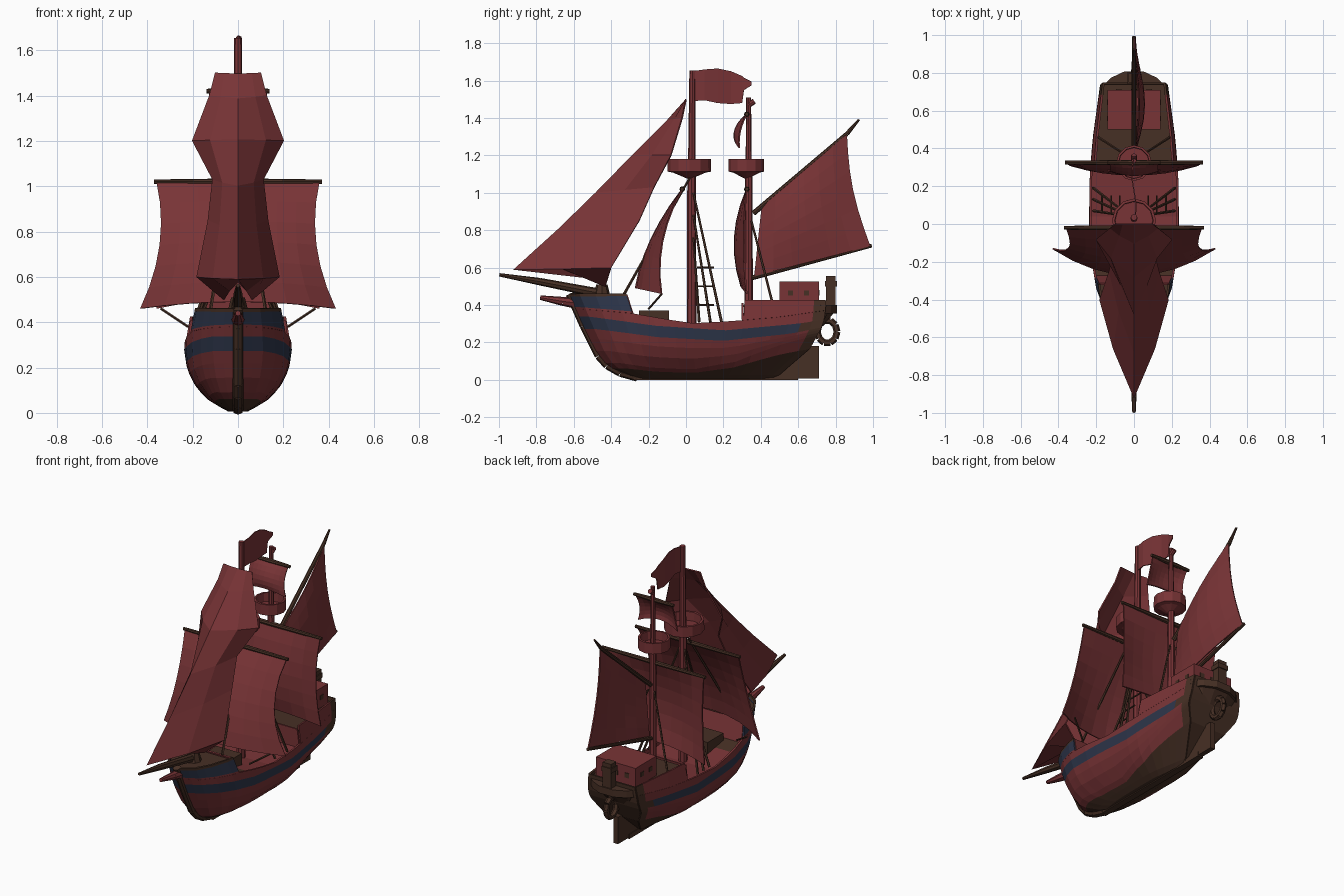
import bpy, bmesh, math
from mathutils import Vector

if "Cube" in bpy.data.objects:
    bpy.data.objects.remove(bpy.data.objects["Cube"])

def material(name, rgb):
    m = bpy.data.materials.new(name)
    m.diffuse_color = (*rgb, 1)
    m.use_nodes = True
    m.node_tree.nodes["Principled BSDF"].inputs["Base Color"].default_value = m.diffuse_color
    return m

RED, BROWN, BLUE = 0, 1, 2
MATS = [material("deep_red", (0.19, 0.034, 0.037)),
        material("dark_brown", (0.062, 0.029, 0.018)),
        material("navy_blue", (0.027, 0.037, 0.07))]

def finish(name, bm):
    bmesh.ops.recalc_face_normals(bm, faces=bm.faces)
    me = bpy.data.meshes.new(name)
    bm.to_mesh(me)
    bm.free()
    for m in MATS:
        me.materials.append(m)
    ob = bpy.data.objects.new(name, me)
    bpy.context.collection.objects.link(ob)
    return ob

def grid(name, rows, mat=RED, thick=0.01):
    """Sheet through rows of points; mat is an index or a rule (i, j, centre)."""
    bm = bmesh.new()
    vs = [[bm.verts.new(p) for p in r] for r in rows]
    for i in range(len(vs) - 1):
        for j in range(len(vs[0]) - 1):
            f = bm.faces.new((vs[i][j], vs[i][j+1], vs[i+1][j+1], vs[i+1][j]))
            f.material_index = mat(i, j, f.calc_center_median()) if callable(mat) else mat
    ob = finish(name, bm)
    mod = ob.modifiers.new("thickness", 'SOLIDIFY')
    mod.thickness, mod.offset = thick, 0
    return ob

def rods(name, segs, mat=BROWN, sides=8):
    """Tapered rods, each (start, end, radius, radius)."""
    bm = bmesh.new()
    for a, b, r1, r2 in segs:
        a, b = Vector(a), Vector(b)
        d = b - a
        M = d.to_track_quat('Z', 'Y').to_matrix().to_4x4()
        M.translation = (a + b) / 2
        bmesh.ops.create_cone(bm, cap_ends=True, segments=sides, radius1=r1, radius2=r2,
                              depth=d.length, matrix=M)
    for f in bm.faces:
        f.material_index = mat
    return finish(name, bm)

def boxes(name, items, mat=BROWN):
    """Boxes given as (x0, x1, y0, y1, z0, z1)."""
    bm = bmesh.new()
    for x0, x1, y0, y1, z0, z1 in items:
        vs = bmesh.ops.create_cube(bm, size=1)["verts"]
        for v in vs:
            v.co = ((x0+x1)/2 + v.co.x*(x1-x0), (y0+y1)/2 + v.co.y*(y1-y0), (z0+z1)/2 + v.co.z*(z1-z0))
    for f in bm.faces:
        f.material_index = mat
    return finish(name, bm)

def interp(t, x):
    if x <= t[0][0]:
        return t[0][1]
    for (a, p), (b, q) in zip(t, t[1:]):
        if x <= b:
            return p + (q - p) * (x - a) / (b - a)
    return t[-1][1]

# ---- hull surface: s runs bow to stern, z is height
STEM = [(0, -.2), (.015, -.26), (.04, -.35), (.08, -.42), (.13, -.465), (.29, -.545), (.38, -.585), (.46, -.62)]
STERN = [(0, .42), (.05, .55), (.1, .61), (.17, .66), (.3, .73), (.4, .745)]
SECT = [(0, .02), (.03, .075), (.06, .125), (.1, .168), (.15, .2), (.2, .22), (.28, .232), (.36, .226), (.46, .205)]
PLAN = [(0, .08), (.04, .46), (.1, .69), (.18, .86), (.3, .97), (.4, 1), (.62, 1), (.8, .91), (1, .76)]
LOW = [(-.5, .095), (-.3, .07), (0, .06), (.3, .1), (.58, .2), (.74, .24)]
BAND0 = [(-.55, .275), (-.2, .23), (.2, .21), (.6, .25), (.74, .28)]
BAND1 = [(-.55, .34), (-.2, .29), (.2, .265), (.6, .30), (.74, .32)]
SHEER = [(-.62, .385), (-.3, .355), (0, .302), (.25, .315), (.5, .335), (.74, .37)]
STATIONS = [0, .02, .04, .07, .1, .14, .18, .22, .3, .38, .46, .54, .6, .67, .74, .8, .86, .91, .955, 1]

def nominal(s):
    return -.6 + 1.345 * s

def skin(s, z, side=1):
    y0, y1 = interp(STEM, z), interp(STERN, z)
    w = interp(SECT, z) * interp(PLAN, s)
    if s > .7:                                  # pinch the run aft under the counter
        w *= 1 - (s - .7) / .3 * max(0, .25 - z) * 2.6
    return (side * w, y0 + (y1 - y0) * s, z)

def levels(s):
    y = nominal(s)
    lo, a, b, top = (interp(t, y) for t in (LOW, BAND0, BAND1, SHEER))
    return [.012, .03, lo * .7, lo, lo + (a - lo) * .35, lo + (a - lo) * .7, a, b, top]

def hull_color(i, j, c):
    k = j if j < 8 else 16 - j                  # 0 is the top strake, 8 the bottom
    if k >= 6 or (c.y > .63 and k >= 1) or (c.y > .7):
        return BROWN
    return BLUE if k == 1 else RED

grid("hull", [[skin(s, z, -1) for z in reversed(levels(s))] + [skin(s, z) for z in levels(s)]
              for s in STATIONS], hull_color, .012)
grid("transom", [[skin(1, z, -1), skin(1, z)] for z in levels(1) + [.425]], BROWN)

def across(ss, zf):
    return [[skin(s, zf(s), k) for k in (-1, 1)] for s in ss]

# decks and raised ends
fore = [s for s in STATIONS if s <= .22]
aft = [s for s in STATIONS if s >= .67]
sheer = lambda s: interp(SHEER, nominal(s))
grid("main_deck", across(STATIONS, lambda s: sheer(s) - .03), lambda i, j, c: RED if c.y > -.2 else BROWN)
grid("fore_deck", across(fore, lambda s: .437), BROWN)
grid("quarter_deck", across(aft, lambda s: .395), BROWN)
for k, side in ((-1, "left"), (1, "right")):
    grid("forecastle_" + side, [[skin(s, z, k) for z in (sheer(s), sheer(s) + .01, .447, .462)] for s in fore],
         lambda i, j, c: BLUE if j == 1 else (BROWN if j == 2 else RED), .012)
    grid("quarter_wall_" + side, [[skin(s, sheer(s), k), skin(s + (.01 if s == .67 else 0), .425, k)] for s in aft],
         lambda i, j, c: BROWN if c.y > .7 else RED, .012)
for name, s, z0, z1 in (("fore_bulkhead", .22, .31, .455), ("aft_bulkhead", .67, .28, .41)):
    grid(name, [[skin(s, z, -1), skin(s, z)] for z in (z0, z1)], RED)

# keel, stem, rudder
stem = [(0, y, z) for z, y in STEM[1:]]
rods("stem_post", [(a, b, .024, .024) for a, b in zip(stem, stem[1:])])
boxes("keel_and_rudder", [(-.02, .02, -.28, .6, 0, .03), (-.016, .016, .45, .71, .008, .18)])

# bow spars
rods("bowsprit", [((0, -.42, .455), (0, -.78, .525), .026, .02), ((0, -.78, .525), (0, -.998, .562), .02, .009)])
rods("beak", [((0, -.5, .40), (0, -.66, .42), .036, .024), ((0, -.66, .42), (0, -.78, .44), .024, .012)], RED)
rods("bow_bitt", [((0, -.45, .43), (0, -.45, .51), .05, .03)])
boxes("deck_hatch", [(-.09, .09, -.25, -.09, .29, .372)])

# stern cabin, gallery, lantern post, ring
boxes("cabin", [(-.14, .14, .5, .71, .39, .525)], RED)
boxes("cabin_windows", [(k * .14 - .003, k * .14 + .003, y, y + .028, .45, .478) for k in (-1, 1) for y in (.545, .63)]
      + [(x - .015, x + .015, .708, .714, .45, .48) for x in (-.08, 0, .08)])
arc = [(-.175, .72), (-.12, .775), (-.05, .808), (.05, .808), (.12, .775), (.175, .72)]
grid("stern_gallery", [[(x, .66, .378) for x, y in arc], [(x, y, .378) for x, y in arc]], BROWN, .045)
grid("stern_counter", [[(x * .6, .7, .27) for x, y in arc], [(x, y - .02, .37) for x, y in arc]], BROWN, .02)
boxes("lantern_post", [(-.03, .03, .748, .8, .36, .555), (-.035, .035, .742, .806, .5, .53)])
ring = [(0, .755 + .053 * math.cos(a), .258 + .062 * math.sin(a)) for a in [i * math.pi / 5 for i in range(11)]]
rods("stern_ring", [(a, b, .018, .018) for a, b in zip(ring, ring[1:])], sides=6)

# masts and lookout baskets
rods("main_mast", [((0, .03, .27), (0, .03, 1.1), .026, .023), ((0, .03, 1.1), (0, .035, 1.655), .02, .017)], RED)
rods("mizzen_mast", [((0, .335, .38), (0, .335, 1.1), .023, .02), ((0, .335, 1.1), (0, .335, 1.51), .017, .013),
                     ((0, .335, 1.47), (0, .365, 1.49), .015, .015)], RED)
for name, y, r in (("main_lookout", .018, .115), ("mizzen_lookout", .323, .093)):
    prof = [(.03, 1.075), (.75, 1.11), (1, 1.115), (1, 1.18), (.9, 1.18), (.88, 1.125), (.02, 1.125)]
    grid(name, [[(r*f*math.cos(a), y + r*f*math.sin(a), z) for f, z in prof]
                for a in [i * math.pi / 6 for i in range(13)]], RED, .004)

# square sails with yards
def square_sail(name, zt, zb, widths, ys, bulges, arch):
    def q(t, v):                                # quadratic through top, middle, bottom
        return t[0]*(1-v)*(1-2*v) + t[1]*4*v*(1-v) + t[2]*v*(2*v-1)
    us, vs = [i / 4 - 1 for i in range(9)], [i / 6 for i in range(7)]
    grid(name + "_sail", [[(u * q(widths, v), q(ys, v) - q(bulges, v) * (1 - u*u), zt + (zb - zt) * v + arch*v*(1 - u*u))
                           for u in us] for v in vs], RED, .008)
    w = widths[0] + .01
    rods(name + "_yard", [((0, ys[0], zt), (k * w, ys[0], zt), .015, .01) for k in (-1, 1)])

square_sail("main", 1.02, .46, (.36, .345, .43), (-.02, -.125, -.13), (.0, .06, .14), .03)
square_sail("mizzen", 1.02, .46, (.355, .335, .36), (.325, .31, .325), (0, .05, .03), .04)
square_sail("mizzen_top", 1.42, 1.24, (.13, .125, .14), (.325, .29, .285), (0, .025, .02), .03)

# tent-shaped head sail
ridge = [(0, 0, 1.495), (0, -.1, 1.385), (0, -.28, 1.205), (0, -.48, 1.0), (0, -.68, .805), (0, -.92, .59), (0, -.5, .58)]
leech = [(.1, .0, 1.5), (.125, -.02, 1.4), (.2, -.08, 1.2), (.11, -.17, 1.03), (.13, -.25, .85), (.18, -.4, .6), (.06, -.43, .5)]
def head_row(a, b):
    mid = [(p + q) / 2 for p, q in zip(a, b)]
    mid[0] *= 1.2
    flip = lambda p: (-p[0], p[1], p[2])
    return [flip(b), flip(mid), a, mid, b]
grid("head_sail", [head_row(a, b) for a, b in zip(ridge, leech)], RED, .008)

# fore-and-aft sail with gaff and boom
rows = []
for v in [i / 6 for i in range(7)]:
    ya, yb = .365 + .04*v, .985 - .125*v - .03*math.sin(math.pi*v)
    za, zb = .555 + .37*v, .715 + .6*v
    rows.append([(.05*math.sin(math.pi*u)*(.4 + .6*math.sin(math.pi*v)) + .005, ya + (yb-ya)*u, za + (zb-za)*u)
                 for u in [i / 6 for i in range(7)]])
grid("aft_sail", rows, RED, .008)
rods("aft_sail_spars", [((0, .36, .89), (0, .86, 1.315), .014, .012), ((0, .86, 1.315), (0, .925, 1.392), .012, .006),
                        ((0, .35, .545), (0, .993, .718), .013, .01)])

# pennant
cols = [(.03, 1.65, 1.49), (.1, 1.66, 1.495), (.17, 1.665, 1.48), (.24, 1.65, 1.475), (.3, 1.625, 1.48), (.31, 1.615, 1.55), (.35, 1.595, 1.575)]
grid("flag", [[(.012*math.sin(y*18), y, a + (b - a)*t) for t in (0, .5, 1)] for y, a, b in cols], RED, .006)

# rigging, repeated on both sides
lines = []
for k in (-1, 1):
    for y in (.07, .13, .19):
        lines.append(((k*.215, y, .31), (k*.02, .04, .62 + y*2), .008, .006))
    for z, t in ((.4, .17), (.5, .12), (.6, .075)):
        lines.append(((k*t, .06, z), (k*t, .15, z), .005, .005))
    lines += [((k*.19, .46, .42), (k*.02, .35, .85), .007, .006),
              ((k*.12, -.33, .46), (k*.02, .02, 1.08), .008, .006),
              ((k*.34, -.13, .46), (k*.22, -.2, .38), .006, .006)]
rods("rigging", lines, BROWN, 5)
